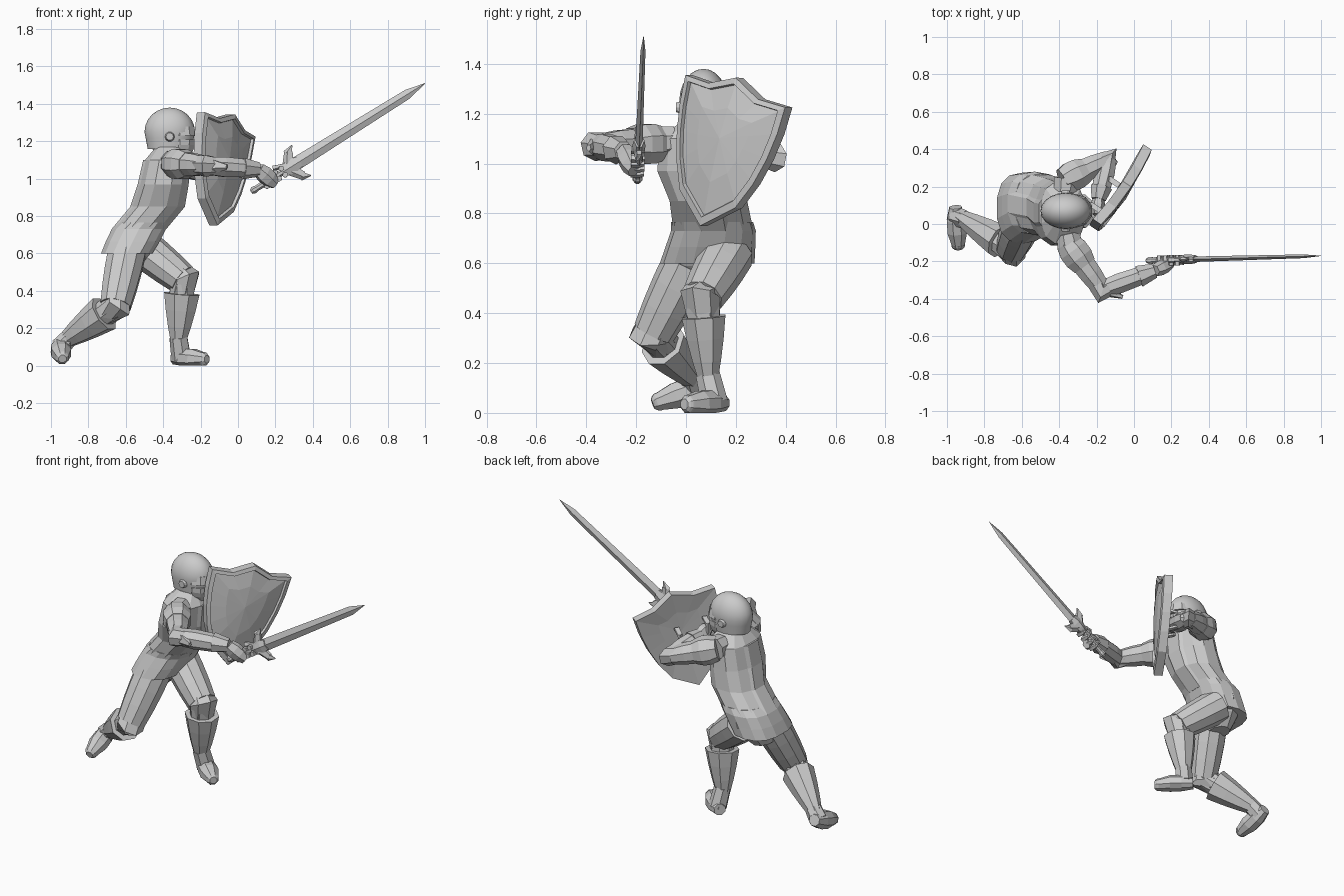
import bpy, bmesh, math
from mathutils import Vector

cube = bpy.data.objects.get("Cube")
if cube:
    bpy.data.objects.remove(cube)

X, Y, Z = Vector((1, 0, 0)), Vector((0, 1, 0)), Vector((0, 0, 1))


def point(x, y, z):
    return Vector((x, y, z))


def finish(name, bm, smooth=False):
    bmesh.ops.recalc_face_normals(bm, faces=bm.faces)
    for face in bm.faces:
        face.smooth = smooth
    mesh = bpy.data.meshes.new(name)
    bm.to_mesh(mesh)
    bm.free()
    part = bpy.data.objects.new(name, mesh)
    bpy.context.collection.objects.link(part)


def bridge(bm, loops):
    for low, high in zip(loops, loops[1:]):
        for k in range(len(low)):
            bm.faces.new((low[k - 1], low[k], high[k], high[k - 1]))


def squared(value, power):
    return math.copysign(abs(value) ** power, value)


def loft(name, rings, sides=8, axis=None, turn=0.5, power=1):
    """Skin rings given as (centre, depth radius, width radius); power below one squares them."""
    bm = bmesh.new()
    centres = [ring[0] for ring in rings]
    overall = axis or (centres[-1] - centres[0]).normalized()
    side = X if abs(overall.z) > 0.7 else Z
    loops = []
    for i, (centre, depth, width) in enumerate(rings):
        ahead, behind = centres[i + 1:i + 2] or [centre], centres[max(i - 1, 0)]
        tangent = axis or (ahead[0] - behind).normalized()
        u = (side - tangent * side.dot(tangent)).normalized()
        v = tangent.cross(u)
        loop = []
        for k in range(sides):
            angle = math.tau * (k + turn) / sides
            spot = centre + u * depth * squared(math.cos(angle), power)
            spot += v * width * squared(math.sin(angle), power)
            spot.z = max(spot.z, 0)
            loop.append(bm.verts.new(spot))
        loops.append(loop)
    bridge(bm, loops)
    bm.faces.new(loops[0])
    bm.faces.new(loops[-1])
    finish(name, bm)


def taper(name, start, end, first, last, swell=0, flat=1, sides=8, axis=None):
    """A limb segment between two joints that may swell in the middle."""
    rings = []
    for k in range(4):
        t = k / 3
        radius = first + (last - first) * t + swell * math.sin(math.pi * t)
        rings.append((start.lerp(end, t), radius, radius * flat))
    loft(name, rings, sides, axis)


def cop(name, before, joint, after, size):
    """A plate wrapped round the outside of a bent joint."""
    up, down = (before - joint).normalized(), (after - joint).normalized()
    peak = joint - (up + down).normalized() * size * 0.3
    loft(name, [(joint + up * size, size, size), (peak, size * 1.1, size * 1.1),
                (joint + down * size, size * 0.9, size * 0.9)], sides=7)


# Torso leaning forward, tabard and skirt
waist, belly = point(-.53, .11, .73), point(-.43, .09, .85)
chest, collar, neck = point(-.4, .06, .97), point(-.38, .06, 1.1), point(-.37, .06, 1.17)
body = [(waist, .14, .165), (belly, .14, .16), (chest, .13, .18), (collar, .12, .17), (neck, .07, .08)]
loft("torso", body, sides=12, axis=Z, power=.8)
loft("tabard", [(c, depth + .012, width * .75) for c, depth, width in body[:-1]], sides=10, axis=Z, power=.8)
hem = point(-.595, .085, .6)
loft("skirt", [(hem, .14, .19), (hem.lerp(waist, .5), .147, .18), (waist, .148, .17),
               (waist.lerp(belly, .3), .14, .165)], sides=14, axis=Z, power=.8)
taper("pelvis", hem - Z * .08, waist, .06, .12, swell=.03, flat=1.4, sides=10, axis=Z)

# Helmet dome with a steep skirt, open underneath
head = point(-.365, .07, 1.25)
bm = bmesh.new()
bmesh.ops.create_uvsphere(bm, u_segments=20, v_segments=12, radius=1)
bmesh.ops.delete(bm, geom=[v for v in bm.verts if v.co.z < -.75], context="VERTS")
for v in bm.verts:
    if v.co.z < 0:
        spread = (1 + v.co.z * .18) / v.co.xy.length
        v.co.x, v.co.y = v.co.x * spread, v.co.y * spread
    v.co = head + Vector((v.co.x * .135, v.co.y * .097, v.co.z * .13))
finish("helmet_dome", bm, smooth=True)
face = head + X * .055
taper("neck_guard", head - Z * .13, head - Z * .06, .08, .11, flat=.8, sides=10, axis=Z)
taper("visor", face - Z * .13, face - Z * .04, .055, .085, swell=.01, sides=10, axis=Z)
taper("brow_plate", face - Z * .02, face + Z * .03, .09, .08, sides=10, axis=Z)
for s in (-1, 1):
    temple = head + Y * s * .08 - Z * .025
    taper("visor_pivot", temple, temple + Y * s * .03, .03, .02, sides=10)
    for k in range(3):
        slot = face - Z * (.1 - .02 * k) + Y * s * .07
        taper("visor_rib", slot, slot + X * .06 - Y * s * .04, .005, .005, sides=4)

# Armoured arms: shoulder, elbow, wrist, palm
arms = {
    "right": (point(-.34, -.12, 1.08), point(-.17, -.35, 1.07), point(.11, -.25, 1.05), point(.2, -.21, .97)),
    "left": (point(-.36, .24, 1.09), point(-.14, .345, 1.03), point(-.19, .13, 1.09), point(-.2, .05, 1.11)),
}
for side, (shoulder, elbow, wrist, palm) in arms.items():
    taper(side + "_shoulder", shoulder.lerp(collar, .4), shoulder, .065, .075)
    taper(side + "_upper_arm", shoulder, elbow, .065, .05, swell=.01)
    taper(side + "_pauldron", shoulder.lerp(elbow, -.1), shoulder.lerp(elbow, .45), .07, .07, swell=.018)
    cop(side + "_elbow_cop", shoulder, elbow, wrist, .055)
    flare = elbow.lerp(wrist, .5) + (elbow - shoulder.lerp(wrist, .5)) * .55
    taper(side + "_elbow_wing", elbow, flare, .055, .015, flat=.7, sides=5)
    taper(side + "_forearm", elbow, wrist, .05, .037, swell=.014)
    taper(side + "_gauntlet_cuff", elbow.lerp(wrist, .7), wrist, .06, .04, sides=7)
    taper(side + "_hand", wrist, palm, .04, .03, swell=.015, flat=.8, sides=6)

# Armoured legs: hip, knee, ankle, heel, toe
legs = {
    "right": (point(-.595, .01, .6), point(-.655, -.13, .32), point(-.93, .04, .13),
              point(-.955, .09, .115), point(-.94, -.11, .045)),
    "left": (point(-.52, .17, .64), point(-.295, .065, .46), point(-.32, .09, .12),
             point(-.34, .15, .04), point(-.185, .01, .035)),
}
for side, (hip, knee, ankle, heel, toe) in legs.items():
    shin, instep = knee.lerp(ankle, .22), heel.lerp(toe, .25)
    taper(side + "_thigh", hip, knee, .105, .085, swell=.005, sides=10)
    taper(side + "_knee", knee, shin, .075, .07)
    cop(side + "_knee_cop", hip, knee, ankle, .075)
    taper(side + "_greave", shin, ankle, .102, .042, swell=.005, flat=.93)
    taper(side + "_boot", heel, toe, .035, .038, swell=.022)
    taper(side + "_toe_cap", toe, toe.lerp(heel, -.12), .04, .022, swell=.004)
    taper(side + "_ankle_plate", knee.lerp(ankle, .9), instep, .05, .055, sides=7)

# Sword laid out along one line from pommel to tip
hilt, tip = point(.07, -.195, .93), point(1, -.17, 1.51)
along = (tip - hilt).normalized()
across = (Z - along * Z.dot(along)).normalized()


def on(t, offset=0):
    return hilt.lerp(tip, t) + across * offset


loft("sword_blade", [(on(.22), .037, .015), (on(.9), .026, .01), (tip, .001, .001)], sides=4, turn=0)
taper("sword_grip", hilt, on(.22), .015, .017, swell=.004)
taper("sword_pommel", hilt, on(.04), .012, .012, swell=.01)
taper("sword_collar", on(.18), on(.28), .03, .035, swell=.012, flat=.6, sides=6)
for s in (-1, 1):
    taper("sword_quillon", on(.215), on(.26, s * .075), .035, .025, flat=.6, sides=5)
    taper("sword_quillon_tip", on(.25, s * .07), on(.29, s * .095), .026, .003, flat=.6, sides=5)
    for k in range(4):
        knuckle = on(.08 + .035 * k, s * .02)
        taper("right_finger", knuckle - Y * .03, knuckle + Y * .025, .016, .011, swell=.003, sides=5)
taper("right_thumb", on(.15, .045), on(.21, .025), .017, .01, sides=5)

# Heater shield: raised rim, recessed face rising to a ridge, thin back
top, reach, drop = point(-.045, .2, 1.29), point(.135, .2, -.065), point(-.085, -.13, -.54)
out = drop.cross(reach).normalized()
outline = [(-.5, 0), (0, -.1), (.5, 0)]
outline += [(math.sqrt(math.cos(math.pi / 2 * k / 5)), k / 5) for k in range(5)]
outline += [(0, 1)] + [(-math.sqrt(math.cos(math.pi / 2 * k / 5)), k / 5) for k in range(4, -1, -1)]


def shield_point(scale, w, t, depth):
    w, t = w * scale, .35 + (t - .35) * scale
    return top + reach * w + drop * t + out * (depth - .02 * w * w)


bm = bmesh.new()
layers = [[bm.verts.new(shield_point(scale, w, t, depth)) for w, t in outline]
          for scale, depth in ((.5, -.015), (1, -.028), (1, .025), (.9, .03), (.88, .014), (.5, .03))]
bridge(bm, layers)
for ring, depth in ((layers[0], -.01), (layers[-1], .038)):
    middle = bm.verts.new(shield_point(0, 0, 0, depth))
    for k in range(len(ring)):
        bm.faces.new((ring[k - 1], ring[k], middle))
finish("shield", bm)
for w in (-.5, .2):
    strap = shield_point(1, w, .4, -.03)
    for s in (-1, 1):
        taper("shield_strap", strap + Z * s * .07, strap + Z * s * .05 - out * .06, .01, .01, flat=2, sides=4)
    taper("shield_strap", strap - Z * .06 - out * .06, strap + Z * .06 - out * .06, .01, .01, flat=2, sides=4)
